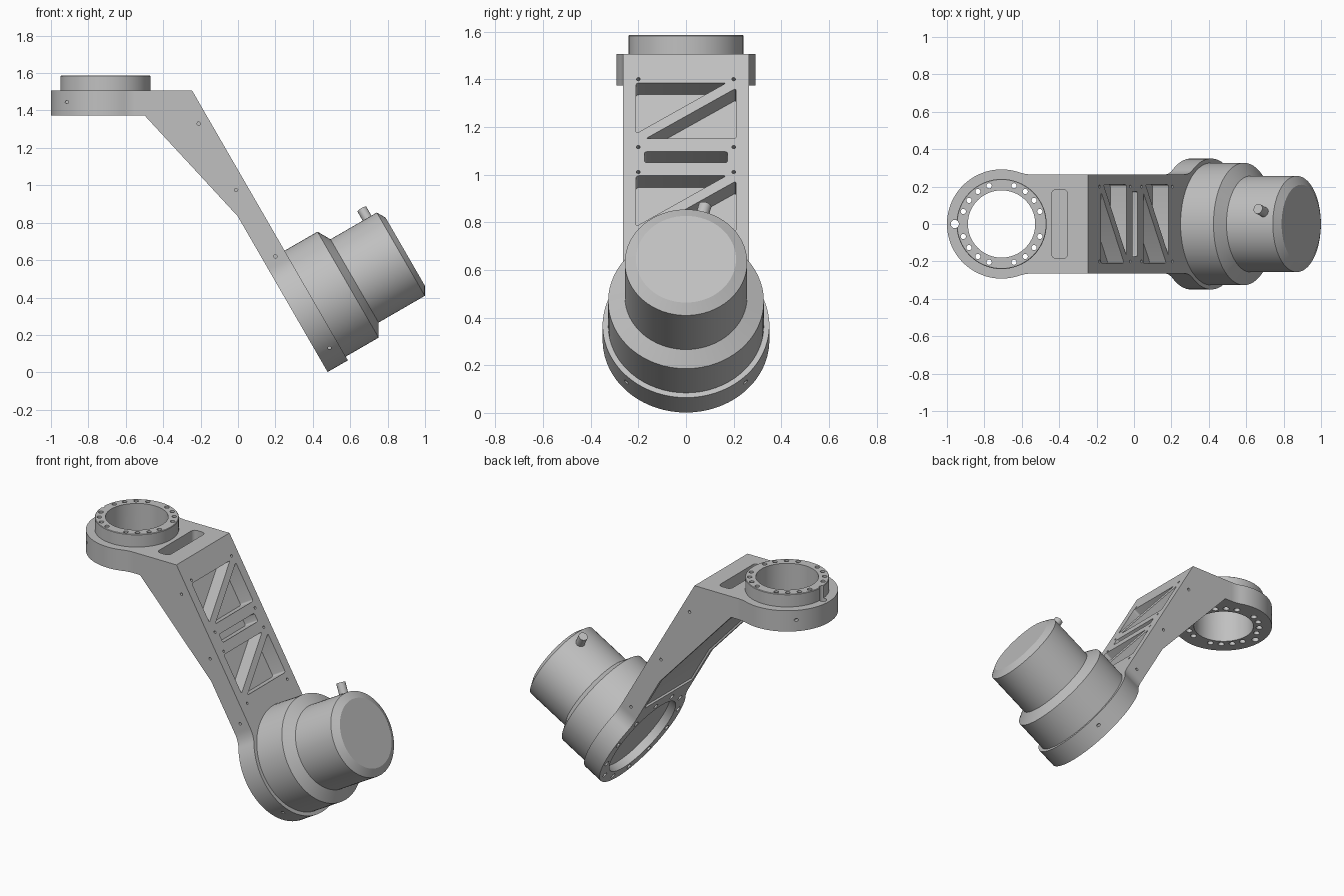
import bpy
import bmesh
from math import radians, sin, cos, atan2, sqrt, pi, tau
from mathutils import Matrix, Vector

cube = bpy.data.objects.get("Cube")
if cube:
    bpy.data.objects.remove(cube)

grey = bpy.data.materials.new("machined grey")
grey.use_nodes = True
grey.diffuse_color = (0.53, 0.53, 0.53, 1)
grey.node_tree.nodes["Principled BSDF"].inputs["Base Color"].default_value = (0.53, 0.53, 0.53, 1)

TOP = 1.506           # height of the upper plate's face
HALF = 0.265          # half width of the arm
THICK_TOP = 0.132     # plate thickness at the upper joint
THICK_LOW = 0.125     # plate thickness at the lower joint
TILT = Matrix.Rotation(radians(60), 4, 'Y')
SLOPE = Matrix.Translation((-0.245, 0, TOP)) @ TILT         # sloped face, x runs down the arm
LOWER = SLOPE @ Matrix.Translation((1.315, 0, 0))           # lower joint axis
UPPER = Matrix.Translation((-0.708, 0, TOP)) @ Matrix.Rotation(pi, 4, 'Z')  # upper joint axis
UPRIGHT = Matrix.Rotation(pi / 2, 4, 'X')                   # outlines drawn in x and z


def prism(bm, pts, z0, z1, frame, skip=(), rounding=0):
    """Extrude a flat outline between two heights of a frame."""
    low = [bm.verts.new(frame @ Vector((x, y, z0))) for x, y in pts]
    high = [bm.verts.new(frame @ Vector((x, y, z1))) for x, y in pts]
    bm.faces.new(low[::-1])
    bm.faces.new(high)
    n = len(pts)
    for i in range(n):
        if i not in skip:
            j = (i + 1) % n
            bm.faces.new((low[i], low[j], high[j], high[i]))
    if rounding:
        edges = [bm.edges.get((a, b)) for a, b in zip(low, high)]
        bmesh.ops.bevel(bm, geom=edges, offset=rounding, segments=4,
                        profile=0.5, affect='EDGES')


def circle(r, cx=0, cy=0, n=16):
    return [(cx + r * cos(tau * i / n), cy + r * sin(tau * i / n)) for i in range(n)]


def box(x0, x1, y):
    return [(x0, -y), (x1, -y), (x1, y), (x0, y)]


def joint_outline(radius, fillet, length):
    """Round end blended by fillets into a straight arm along -x."""
    rise = HALF + fillet
    d = sqrt((radius + fillet) ** 2 - rise ** 2)
    a0, a1 = -pi / 2, atan2(-rise, d)
    side = [(-length, HALF)]
    for i in range(9):
        a = a0 + (a1 - a0) * i / 8
        side.append((-d + fillet * cos(a), rise + fillet * sin(a)))
    start = atan2(rise, -d)
    side += [(radius * cos(start * (1 - i / 24)), radius * sin(start * (1 - i / 24)))
             for i in range(1, 25)]
    return side + [(x, -y) for x, y in side[-2::-1]]


def revolve(bm, profile, frame, closed=False, n=64):
    """Turn a radius/height profile about the frame's z axis."""
    rings = [[bm.verts.new(frame @ Vector((x, y, z))) for x, y in circle(r, n=n)]
             for r, z in profile]
    pairs = list(zip(rings, rings[1:]))
    if closed:
        pairs.append((rings[-1], rings[0]))
    else:
        bm.faces.new(rings[0][::-1])
        bm.faces.new(rings[-1])
    for a, b in pairs:
        for i in range(n):
            j = (i + 1) % n
            bm.faces.new((a[i], a[j], b[j], b[i]))


def make(name, bm):
    bmesh.ops.recalc_face_normals(bm, faces=bm.faces[:])
    mesh = bpy.data.meshes.new(name)
    bm.to_mesh(mesh)
    bm.free()
    obj = bpy.data.objects.new(name, mesh)
    bpy.context.collection.objects.link(obj)
    mesh.materials.append(grey)
    return obj


def cut(obj, bm):
    """Subtract the cutters and remove them."""
    cutter = make("cutter", bm)
    cutter.hide_render = True
    mod = obj.modifiers.new("cut", 'BOOLEAN')
    mod.operation = 'DIFFERENCE'
    mod.solver = 'EXACT'
    mod.object = cutter
    deps = bpy.context.evaluated_depsgraph_get()
    result = bpy.data.meshes.new_from_object(obj.evaluated_get(deps))
    obj.modifiers.clear()
    obj.data = result
    bpy.data.objects.remove(cutter)


def finish(obj):
    bpy.ops.object.select_all(action='DESELECT')
    obj.select_set(True)
    bpy.context.view_layer.objects.active = obj
    bpy.ops.object.shade_smooth_by_angle(angle=radians(25))


# Bolt circle of the upper joint: twenty places, none on the axes
bolts = [(0.215 * cos(tau * i / 20), 0.215 * sin(tau * i / 20))
         for i in range(20) if i % 5]

# Arm: two rounded joint plates joined by a sloped, tapering beam
bm = bmesh.new()
for frame, args, thick in ((UPPER, (0.292, 0.2, 0.208), THICK_TOP),
                           (LOWER, (0.35, 0.15, 0.285), THICK_LOW)):
    pts = joint_outline(*args)
    prism(bm, pts, -thick, 0, frame, skip=(len(pts) - 1,))
beam = [Vector((-0.5, TOP)), Vector((-0.245, TOP))]
beam += [(SLOPE @ Vector((u, 0, n))).xz
         for u, n in ((1.03, 0), (1.03, -THICK_LOW), (0.703, -THICK_LOW))]
beam.append(Vector((-0.5, TOP - THICK_TOP)))
prism(bm, beam, -HALF, HALF, UPRIGHT, skip=(2, 5))
bmesh.ops.remove_doubles(bm, verts=bm.verts[:], dist=0.0005)
arm = make("arm", bm)

# Cutters for the arm
bm = bmesh.new()
for shift in (0, 0.45):
    # paired triangular pockets leaving a diagonal rib
    prism(bm, [(shift + 0.139, -0.21), (shift + 0.139, 0.17), (shift + 0.385, -0.21)],
          -0.1, 0.05, SLOPE, rounding=0.012)
    prism(bm, [(shift + 0.41, -0.17), (shift + 0.41, 0.21), (shift + 0.165, 0.21)],
          -0.1, 0.05, SLOPE, rounding=0.012)
    for u in (0.121, 0.45):
        for y in (-0.2, 0.2):
            prism(bm, circle(0.008, shift + u, y, 12), -0.03, 0.03, SLOPE)
prism(bm, box(0.473, 0.525, 0.175), -0.1, 0.05, SLOPE, rounding=0.01)
prism(bm, box(-0.353, -0.268, 0.185), -0.1, 0.05, UPPER, rounding=0.025)
# shallow recess following the bent underside, inside a narrow rim
lower_end, bend, upper_end = beam[3:]
path = [(lower_end.lerp(bend, 0.25), Vector((-0.866, -0.5))),
        (bend, Vector((-0.8, -0.6))),
        (upper_end.lerp(bend, 0.06), Vector((-0.73, -0.683)))]
prism(bm, [p - out * 0.012 for p, out in path] + [p + out * 0.05 for p, out in path[::-1]],
      -0.24, 0.24, UPRIGHT)
# upper bore, bolt holes and locating hole
prism(bm, circle(0.18, n=64), -0.3, 0.1, UPPER)
for x, y in bolts:
    prism(bm, circle(0.019, x, y), -0.3, 0.1, UPPER)
prism(bm, circle(0.022, 0.25), -0.3, 0.1, UPPER)
# shallow lower recess and its bolt holes
prism(bm, circle(0.27, n=64), -0.2, -THICK_LOW + 0.05, LOWER)
for i in range(12):
    a = tau * (i + 0.5) / 12
    prism(bm, circle(0.017, 0.31 * cos(a), 0.31 * sin(a)), -0.2, -0.06, LOWER)
# small side holes
for x, z, y in ((-0.915, 1.445, 0.205), (-0.21, 1.33, HALF), (-0.01, 0.975, HALF),
                (0.2, 0.62, HALF), (0.49, 0.13, 0.247)):
    for side in (-y, y):
        prism(bm, circle(0.009, x, z, 12), side - 0.03, side + 0.03, UPRIGHT)
cut(arm, bm)

# Raised bearing ring on the upper joint
bm = bmesh.new()
revolve(bm, [(0.18, 0), (0.241, 0), (0.241, 0.077), (0.238, 0.08), (0.18, 0.08)],
        UPPER, closed=True)
ring = make("bearing_ring", bm)
bm = bmesh.new()
for x, y in bolts:
    prism(bm, circle(0.014, x, y), -0.1, 0.2, UPPER)
prism(bm, circle(0.022, 0.25), -0.1, 0.2, UPPER)
cut(ring, bm)

# Stepped motor housing on the lower joint
bm = bmesh.new()
revolve(bm, [(0.327, 0), (0.327, 0.203), (0.257, 0.243), (0.257, 0.529), (0.21, 0.556)], LOWER)
motor = make("motor_housing", bm)

# Cable stub standing radially out of the motor
bm = bmesh.new()
stub = (LOWER @ Matrix.Translation((0, 0, 0.469)) @ Matrix.Rotation(radians(-14.5), 4, 'Z')
        @ Matrix.Rotation(radians(-90), 4, 'Y'))
revolve(bm, [(0.027, 0.24), (0.027, 0.322)], stub, n=24)
cable_stub = make("cable_stub", bm)

for part in (arm, ring, motor, cable_stub):
    finish(part)
